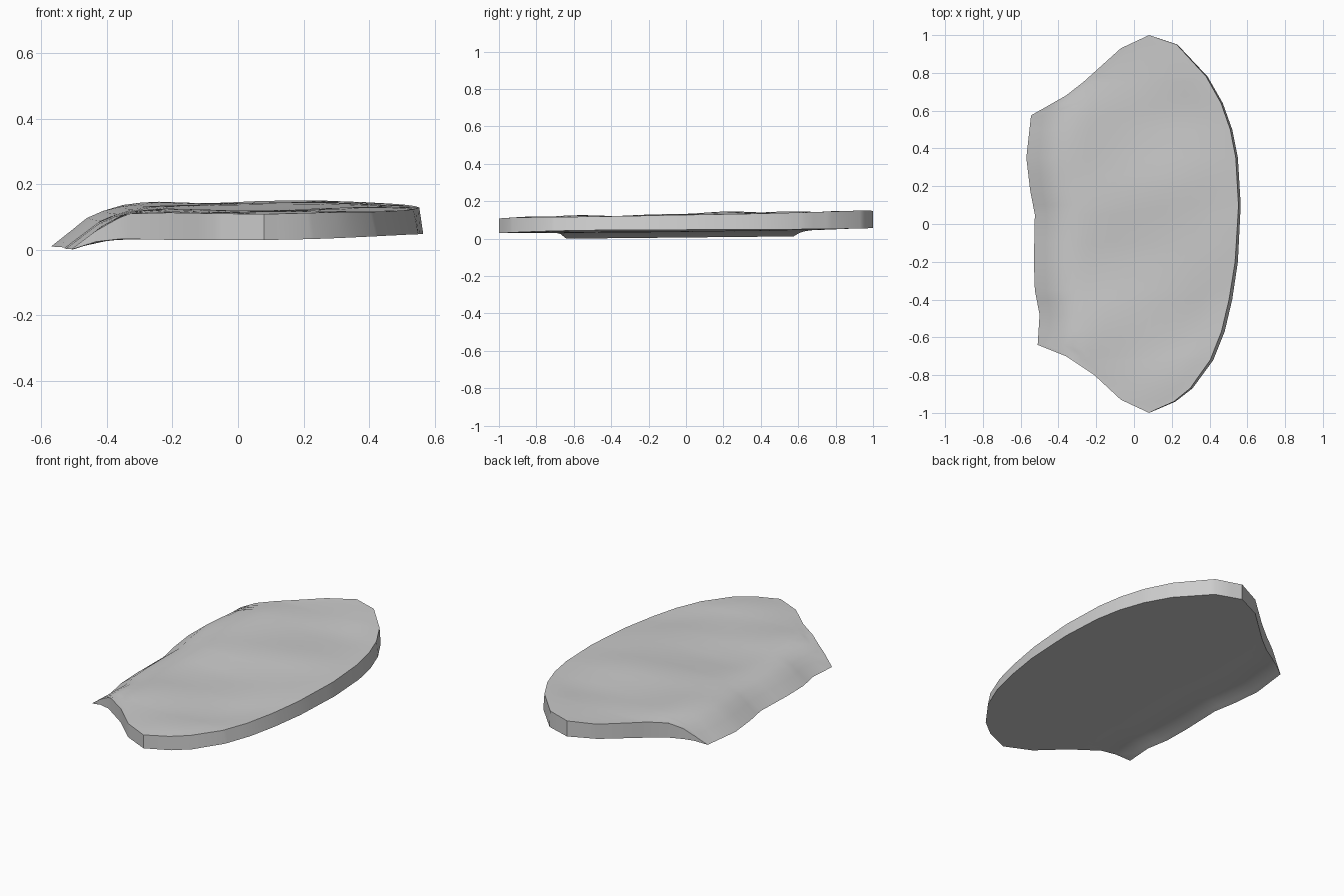
import bpy, bmesh, math

cube = bpy.data.objects.get("Cube")
if cube:
    bpy.data.objects.remove(cube)

# Outline halves as (y, x)
LEFT = [(-1, .08), (-.93, -.07), (-.8, -.21), (-.7, -.36), (-.64, -.51), (-.48, -.5),
        (-.35, -.525), (-.2, -.53), (.05, -.525), (.18, -.55), (.35, -.57), (.575, -.545),
        (.68, -.36), (.75, -.27), (.93, -.07), (1, .08)]
RIGHT = [(-1, .08), (-.94, .22), (-.87, .31), (-.72, .42), (-.57, .48), (-.4, .52), (-.2, .55),
         (.1, .565), (.35, .55), (.5, .52), (.64, .47), (.78, .39), (.95, .23), (1, .08)]
# Heights as (distance from the thin lip, z)
TOP = [(0, .0065), (.06, .053), (.11, .092), (.18, .12), (.27, .129), (.5, .127), (.8, .132), (1.2, .125)]
BOTTOM = [(0, .0065), (.07, .03), (.15, .04), (.3, .04), (.6, .044), (1.2, .047)]
COLUMNS = 18


def interp(points, t):
    for (a, va), (b, vb) in zip(points, points[1:]):
        if t <= b:
            return va + (vb - va) * max(0, t - a) / (b - a)
    return points[-1][1]


def lip_distance(x, y):
    return max(0, x - interp(LEFT, min(.575, max(-.64, y))))


def top_height(x, y):
    d = lip_distance(x, y)
    fade = min(1, d / .3)
    wave = .006 * math.sin(6 * y + 3 * x) + .004 * math.sin(11 * y - 5 * x)
    edge = max(0, 1 - x * x / .32 - y * y)
    return interp(TOP, d) + y * (.01 + .01 * fade) + wave * fade * min(1, 3 * edge)


def bottom_height(x, y):
    d = lip_distance(x, y)
    return interp(BOTTOM, d) + .01 * y + .004 * min(1, d / .3) * math.sin(5 * x + 2 * y)


bm = bmesh.new()
ys = sorted({p[0] for p in LEFT + RIGHT} | {-.98, -.67, -.1, .26, .61, .98})
top, bottom = [], []
for y in ys:
    x0, x1 = interp(LEFT, y), interp(RIGHT, y)
    # The right rim leans inward toward the top
    lean = (.012 + .016 * max(0, -y)) * math.sqrt(1 - y * y)
    top_row, bottom_row = [], []
    for i in range(COLUMNS + 1):
        u = (i / COLUMNS) ** 1.3
        x = x0 + (x1 - x0) * u
        top_row.append(bm.verts.new((x - lean * u ** 3, y, top_height(x, y))))
        bottom_row.append(bm.verts.new((x, y, bottom_height(x, y))))
    top.append(top_row)
    bottom.append(bottom_row)

# Upper and lower skins, then the two rims
for j in range(len(ys) - 1):
    for i in range(COLUMNS):
        for grid, step in ((top, 1), (bottom, -1)):
            quad = [grid[j][i], grid[j][i + 1], grid[j + 1][i + 1], grid[j + 1][i]]
            bm.faces.new(quad[::step])
    for i in (0, COLUMNS):
        bm.faces.new([bottom[j][i], bottom[j + 1][i], top[j + 1][i], top[j][i]])
bmesh.ops.remove_doubles(bm, verts=bm.verts[:], dist=.0005)
bmesh.ops.recalc_face_normals(bm, faces=bm.faces[:])

mesh = bpy.data.meshes.new("curved_slab")
bm.to_mesh(mesh)
bm.free()
slab = bpy.data.objects.new("curved_slab", mesh)
bpy.context.collection.objects.link(slab)

# Plain grey finish
grey = bpy.data.materials.new("light_grey")
grey.use_nodes = True
colour = (.6, .6, .6, 1)
grey.diffuse_color = colour
grey.node_tree.nodes["Principled BSDF"].inputs["Base Color"].default_value = colour
mesh.materials.append(grey)

bpy.ops.object.select_all(action='DESELECT')
slab.select_set(True)
bpy.context.view_layer.objects.active = slab
bpy.ops.object.shade_smooth_by_angle(angle=math.radians(35))
